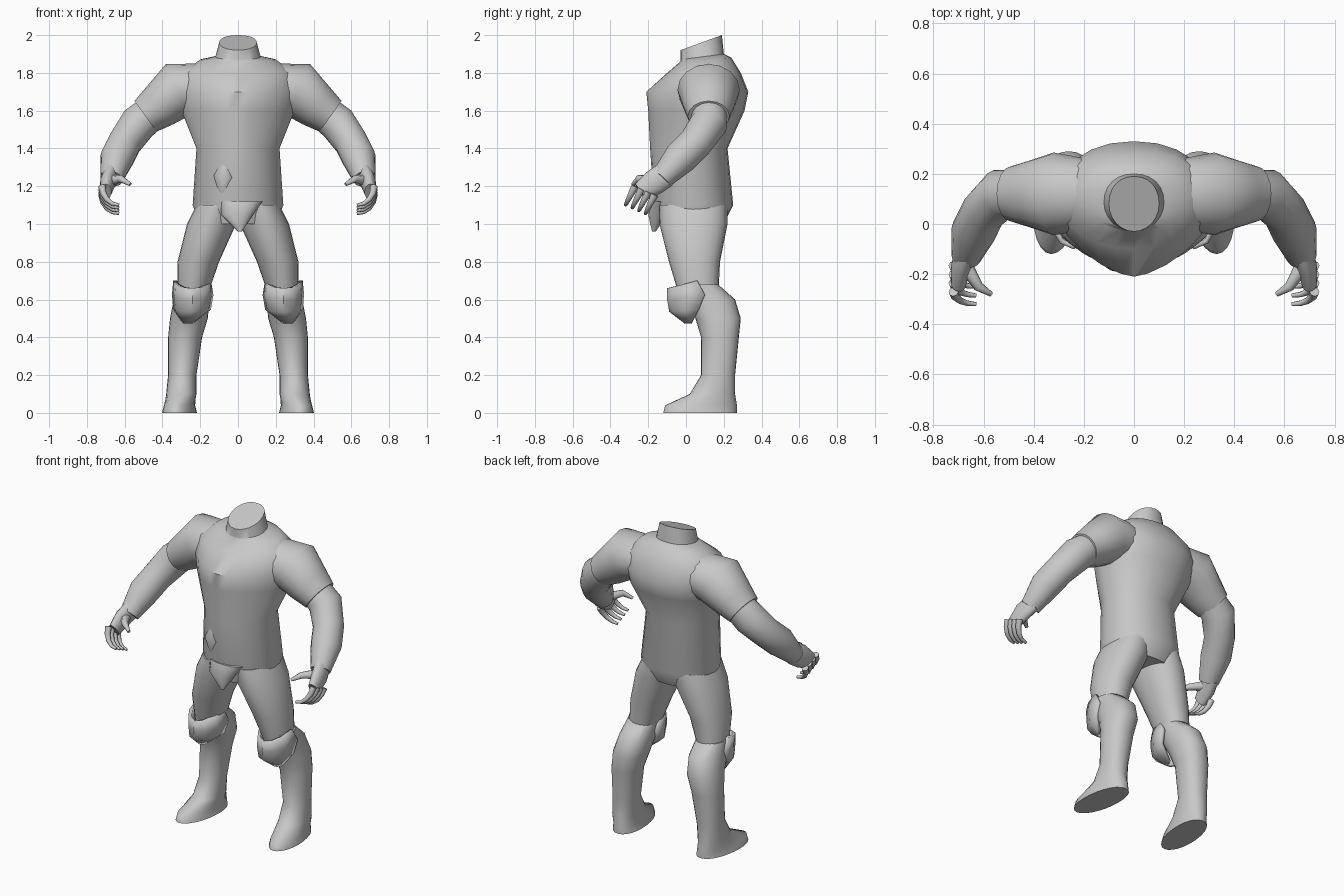
import bpy
import bmesh
from math import cos, sin, pi, tau, radians, copysign
from mathutils import Vector

cube = bpy.data.objects.get("Cube")
if cube:
    bpy.data.objects.remove(cube, do_unlink=True)

shade = (.58, .58, .58, 1)
grey = bpy.data.materials.new("plain grey")
grey.use_nodes = True
grey.diffuse_color = shade
grey.node_tree.nodes["Principled BSDF"].inputs["Base Color"].default_value = shade


def skin(name, rings, side=1, closed=True):
    """Join rows of points into a smooth skin, mirrored when side is negative."""
    bm = bmesh.new()
    rows = [[bm.verts.new((x * side, y, z)) for x, y, z in ring] for ring in rings]
    count = len(rows[0])
    for lower, upper in zip(rows, rows[1:]):
        for i in range(count if closed else count - 1):
            j = (i + 1) % count
            bm.faces.new((lower[i], lower[j], upper[j], upper[i]))
    if closed:
        bm.faces.new(rows[0])
        bm.faces.new(rows[-1])
    bmesh.ops.recalc_face_normals(bm, faces=bm.faces)
    mesh = bpy.data.meshes.new(name)
    bm.to_mesh(mesh)
    bm.free()
    mesh.materials.append(grey)
    part = bpy.data.objects.new(name, mesh)
    bpy.context.collection.objects.link(part)
    bpy.ops.object.select_all(action='DESELECT')
    part.select_set(True)
    bpy.context.view_layer.objects.active = part
    bpy.ops.object.shade_smooth_by_angle(angle=radians(50))
    return part


def level_ring(height, inner, outer, front, back, keel=2, rise=0, turn=0, count=24):
    """Level section; keel sharpens the front, rise lifts the back, turn swings the toe."""
    middle = (front + back) / 2
    centre = (inner + outer) / 2
    ring = []
    for i in range(count):
        c, s = cos(tau * i / count), sin(tau * i / count)
        power = 2 / (keel if s < 0 else 2.2)
        x = copysign(abs(c) ** power, c) * (outer - inner) / 2
        y = copysign(abs(s) ** power, s) * (back - front) / 2
        lift = rise * (middle + y - front) / (back - front)
        ring.append((centre + x - turn * y, middle + y, height + lift))
    return ring


def tube(name, path, side, across=(1, 0, 0), flatten=1, count=16):
    """Sweep an ellipse along points with radii; flatten widens the other axis."""
    points = [Vector(step[:3]) for step in path]
    rings = []
    for i, point in enumerate(points):
        following = points[min(i + 1, len(points) - 1)]
        along = (following - points[max(i - 1, 0)]).normalized()
        u = Vector(across)
        u = (u - along * u.dot(along)).normalized()
        v = along.cross(u) * flatten
        radius = path[i][3]
        rings.append([point + radius * (u * cos(tau * k / count) + v * sin(tau * k / count))
                      for k in range(count)])
    return skin(name, rings, side)


# Torso: height, half width, front, back; the chest is keeled and the collar slants
torso = [
    (1, .2, -.14, .2), (1.1, .24, -.17, .25), (1.4, .22, -.19, .22),
    (1.6, .3, -.2, .31), (1.7, .32, -.21, .33), (1.8, .3, -.1, .29),
    (1.86, .2, -.03, .24), (1.87, .12, -.03, .2), (1.92, .1, -.03, .19)]
rings = []
for height, half, front, back in torso:
    keel = 2 - 8 * max(0, -front - .15)
    rise = max(0, height - 1.84)
    rings.append(level_ring(height, -half, half, front, back, keel, rise))
skin("torso", rings)

# Pointed front flap and small belly fold
flap = [(.96, 0, .02, -.18, -.16), (1.05, -.09, .08, -.2, -.1), (1.12, -.09, .13, -.18, -.1)]
skin("front_flap", [level_ring(*section) for section in flap])
tube("belly_fold", [(-.08, -.13, 1.15, .02), (-.07, -.13, 1.25, .06), (-.06, -.13, 1.35, .02)], 1)

# Leg sections: height, inner side, outer side, front, back
thigh = [
    (1.1, 0, .22, -.14, .22), (1, .01, .27, -.14, .22),
    (.8, .1, .32, -.09, .18), (.6, .17, .32, -.03, .17)]
boot = [
    (.68, .15, .33, -.04, .17), (.6, .15, .34, -.01, .26), (.5, .16, .36, .05, .29),
    (.4, .19, .37, .08, .28), (.2, .22, .37, .08, .26), (.1, .22, .38, .02, .26),
    (.04, .23, .39, -.11, .27), (0, .22, .4, -.12, .27)]
# Knee guard rows: height, half width, front, side edge
guard = [(.66, .09, -.09, .06), (.6, .1, -.09, .1), (.54, .09, -.08, .07), (.48, .02, 0, .03)]
# Limb paths: point and radius
sleeve = [
    (.2, .12, 1.72, .13), (.32, .12, 1.71, .15), (.42, .12, 1.62, .12), (.49, .12, 1.57, .1)]
arm = [
    (.42, .13, 1.62, .09), (.53, .12, 1.53, .1), (.6, .05, 1.43, .09),
    (.64, -.03, 1.35, .09), (.67, -.13, 1.24, .06)]
palm = [(.67, -.11, 1.26, .04), (.69, -.17, 1.22, .04), (.7, -.24, 1.17, .03)]
thumb = [(.67, -.17, 1.23, .03), (.62, -.25, 1.24, .02), (.57, -.28, 1.21, .01)]
fingers = ("index", "middle", "ring", "little")

for side, label in ((1, "left"), (-1, "right")):
    # Leg, boot and knee guard
    skin(label + "_thigh", [level_ring(*section) for section in thigh], side)
    skin(label + "_boot", [level_ring(*section, turn=.1 if section[0] < .1 else 0)
                           for section in boot], side)
    rows = []
    for height, half, front, edge in guard:
        centre = .27 - half * .3
        droop = max(0, height - .5) / 4
        sweep = [pi * step / 6 for step in range(-3, 4)]
        rows.append([(centre + half * sin(a), edge + (front - edge) * cos(a),
                      height + droop * (1 - cos(a))) for a in sweep])
    pad = skin(label + "_knee_guard", rows, side, closed=False)
    solid = pad.modifiers.new("thickness", 'SOLIDIFY')
    solid.thickness = .02
    solid.offset = 0

    # Short sleeve and bare arm
    tube(label + "_sleeve", sleeve, side, across=(.6, 0, .8), flatten=1.1)
    tube(label + "_arm", arm, side)

    # Hand with curled fingers and thumb
    tube(label + "_palm", palm, side, flatten=1.7)
    tube(label + "_thumb", thumb, side, across=(0, 0, 1), count=8)
    for place, finger in enumerate(fingers):
        root = Vector((.63, -.27, 1.2)) + place * Vector((0, .035, -.015))
        curl = []
        for step in range(5):
            bend = pi / 2 * step / 4
            offset = Vector((.09 * cos(bend), -.05 * sin(bend), -.1 * sin(bend)))
            curl.append((*(root + offset), .02 - .003 * step))
        tube(f"{label}_{finger}_finger", curl, side, across=(0, 1, 0), count=8)
